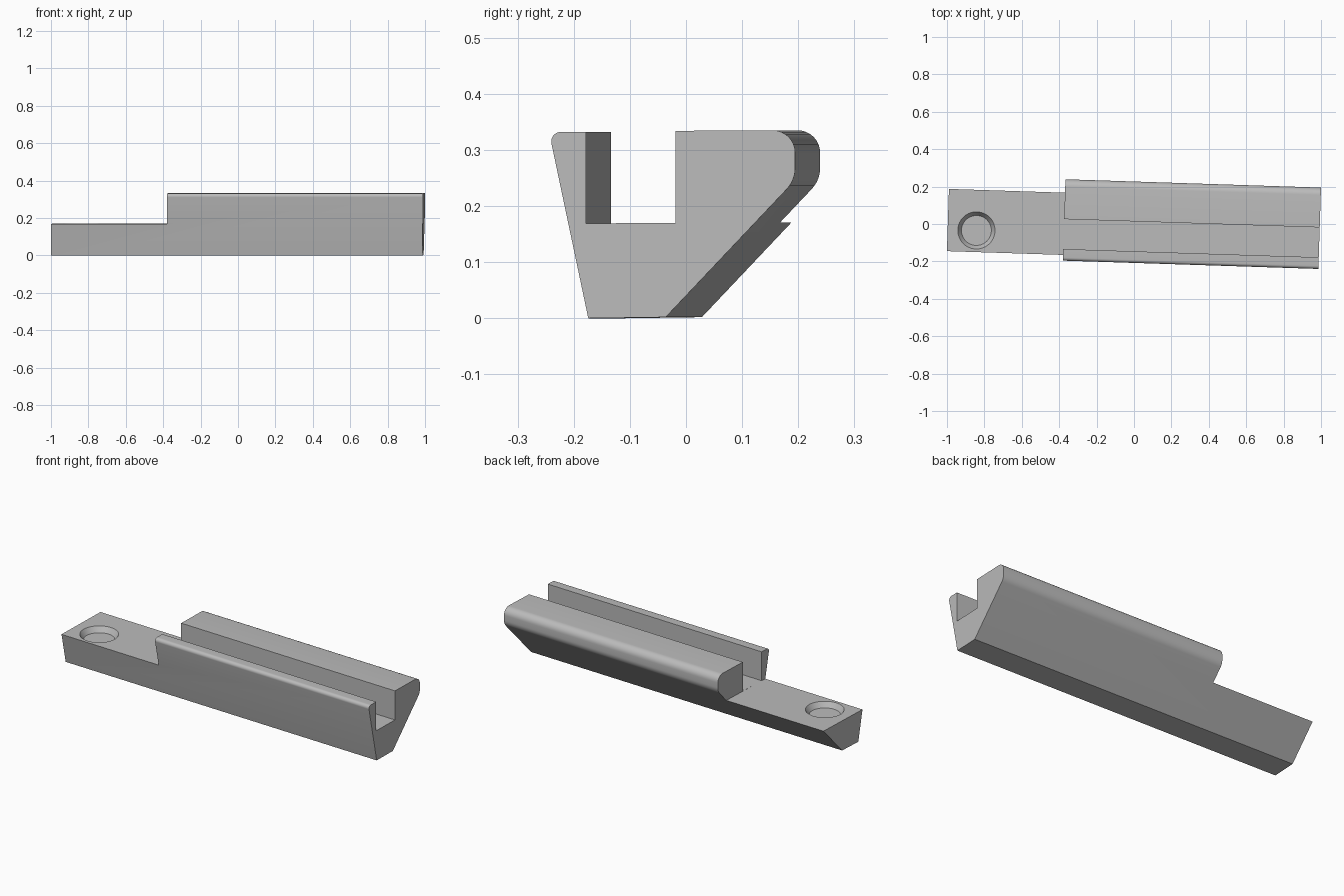
import bpy, bmesh, math

if "Cube" in bpy.data.objects:
    bpy.data.objects.remove(bpy.data.objects["Cube"])

YAW = -0.0325            # slight turn of the whole part about z
SHIFT = 0.032            # profile offset at the far end caused by the turn
X0, XSTEP, X1 = -0.995, -0.374, 0.993


def arc(cy, cz, r, a0, a1, n=8):
    return [(cy + r * math.cos(math.radians(a0 + (a1 - a0) * i / n)),
             cz + r * math.sin(math.radians(a0 + (a1 - a0) * i / n))) for i in range(n + 1)]


def extrude_profile(name, pts, xa, xb):
    bm = bmesh.new()
    face = bm.faces.new([bm.verts.new((xa, y, z)) for y, z in pts])
    new = bmesh.ops.extrude_face_region(bm, geom=[face])["geom"]
    bmesh.ops.translate(bm, vec=(xb - xa, 0, 0),
                        verts=[v for v in new if isinstance(v, bmesh.types.BMVert)])
    bmesh.ops.recalc_face_normals(bm, faces=bm.faces)
    me = bpy.data.meshes.new(name)
    bm.to_mesh(me)
    bm.free()
    ob = bpy.data.objects.new(name, me)
    bpy.context.collection.objects.link(ob)
    return ob


def cut(target, cutter):
    mod = target.modifiers.new("cut", "BOOLEAN")
    mod.operation, mod.solver, mod.object = "DIFFERENCE", "EXACT", cutter
    bpy.context.view_layer.objects.active = target
    bpy.ops.object.modifier_apply(modifier=mod.name)
    bpy.data.objects.remove(cutter)


# Rail cross-section: slanted front lip, slot, rounded back ridge, sloped underside
section = [(-0.174, 0.0), (-0.036, 0.002)]
section += arc(0.140, 0.268, 0.055, -43, 0, 6)
section += arc(0.155, 0.295, 0.040, 0, 90)
section += [(-0.018, 0.334), (-0.018, 0.170), (-0.178, 0.169), (-0.178, 0.332)]
section += arc(-0.223, 0.315, 0.017, 90, 192)
body = extrude_profile("rail_body", [(y + SHIFT, z) for y, z in section], X0, X1)

# Low mounting tab: remove the top of the near end
cut(body, extrude_profile("tab_cutter",
    [(-0.5, 0.167), (0.5, 0.172), (0.5, 0.6), (-0.5, 0.6)], X0 - 0.1, XSTEP))

# Countersunk recess in the tab
bm = bmesh.new()
bmesh.ops.create_cone(bm, cap_ends=True, segments=48, radius1=0.08, radius2=0.12, depth=0.06)
bmesh.ops.translate(bm, vec=(-0.841, -0.062, 0.170), verts=bm.verts)
me = bpy.data.meshes.new("recess_cutter")
bm.to_mesh(me)
bm.free()
recess = bpy.data.objects.new("recess_cutter", me)
bpy.context.collection.objects.link(recess)
cut(body, recess)

# Turn, colour and smooth the rounded edges
body.rotation_euler.z = YAW
grey = bpy.data.materials.new("plain grey")
grey.diffuse_color = (0.5, 0.5, 0.5, 1)
grey.use_nodes = True
grey.node_tree.nodes["Principled BSDF"].inputs["Base Color"].default_value = grey.diffuse_color
body.data.materials.clear()
body.data.materials.append(grey)
for p in body.data.polygons:
    p.material_index = 0
bpy.ops.object.select_all(action="DESELECT")
body.select_set(True)
bpy.context.view_layer.objects.active = body
bpy.ops.object.shade_smooth_by_angle(angle=math.radians(30))
